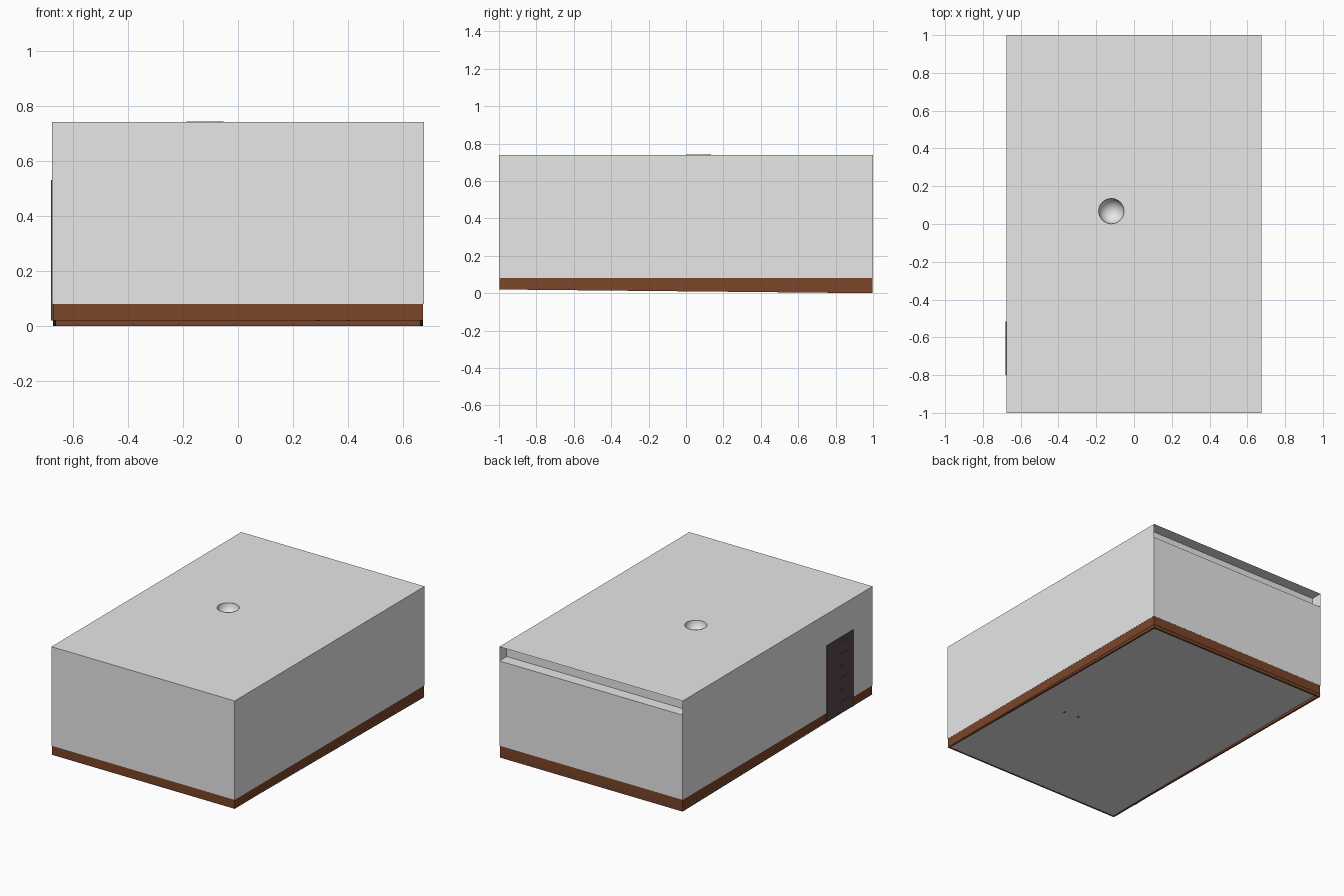
import bpy, bmesh, math

if "Cube" in bpy.data.objects:
    bpy.data.objects.remove(bpy.data.objects["Cube"])

X, Y, TOP = 0.676, 1.0, 0.74      # half width, half length, roof height
FLOOR, SKIRT = 0.02, 0.08         # floor height, top of the skirting
LX, LY, LR = -0.12, 0.068, 0.067  # ceiling lamp centre and radius


def material(name, rgb):
    m = bpy.data.materials.new(name)
    m.diffuse_color = (*rgb, 1)
    m.use_nodes = True
    m.node_tree.nodes["Principled BSDF"].inputs["Base Color"].default_value = m.diffuse_color
    return m


WHITE = material("off white", (0.8, 0.8, 0.8))
BROWN = material("wood brown", (0.20, 0.058, 0.022))
DARK = material("dark door wood", (0.10, 0.064, 0.07))


def finish(name, bm, mat):
    me = bpy.data.meshes.new(name)
    bm.to_mesh(me)
    bm.free()
    ob = bpy.data.objects.new(name, me)
    bpy.context.collection.objects.link(ob)
    me.materials.append(mat)
    return ob


def sheet(name, pts, mat):
    bm = bmesh.new()
    bm.faces.new([bm.verts.new(p) for p in pts])
    return finish(name, bm, mat)


def box(name, x0, x1, y0, y1, z0, z1, mat, bottom=None):
    """Box; bottom(y) can replace the flat underside."""
    bm = bmesh.new()
    bmesh.ops.create_cube(bm, size=1)
    for v in bm.verts:
        low = v.co.z < 0
        v.co.x = x0 if v.co.x < 0 else x1
        v.co.y = y0 if v.co.y < 0 else y1
        v.co.z = (bottom(v.co.y) if bottom else z0) if low else z1
    return finish(name, bm, mat)


# floor and the side and front walls
sheet("floor", [(-X, -Y, FLOOR), (-X, Y, FLOOR), (X, Y, FLOOR), (X, -Y, FLOOR)], WHITE)
sheet("right_wall", [(X, -Y, SKIRT), (X, Y, SKIRT), (X, Y, TOP), (X, -Y, TOP)], WHITE)
sheet("left_wall", [(-X, Y, SKIRT), (-X, -Y, SKIRT), (-X, -Y, TOP), (-X, Y, TOP)], WHITE)
sheet("front_wall", [(-X, -Y, SKIRT), (X, -Y, SKIRT), (X, -Y, TOP), (-X, -Y, TOP)], WHITE)

# back wall, stepping inward near the roof to form the soffit
bm = bmesh.new()
profile = [(Y, SKIRT), (Y, 0.645), (0.923, 0.645), (0.923, TOP)]
rows = [[bm.verts.new((x, y, z)) for x in (X, -X)] for y, z in profile]
for a, b in zip(rows, rows[1:]):
    bm.faces.new((a[0], a[1], b[1], b[0]))
finish("back_wall", bm, WHITE)

# roof with a round lamp opening
bm = bmesh.new()
rect = [(-X, -Y), (X, -Y), (X, Y), (-X, Y)]
ring = [(LX + LR * math.cos(i * math.tau / 32), LY + LR * math.sin(i * math.tau / 32))
        for i in range(32)]
for loop in (rect, ring):
    vs = [bm.verts.new((x, y, TOP)) for x, y in loop]
    for i, v in enumerate(vs):
        bm.edges.new((v, vs[(i + 1) % len(vs)]))
bmesh.ops.triangle_fill(bm, edges=bm.edges[:], use_beauty=True, normal=(0, 0, 1))
for f in bm.faces:
    f.normal_update()
    if f.normal.z < 0:
        f.normal_flip()
finish("roof", bm, WHITE)

# lamp bowl hanging below the opening
bm = bmesh.new()
bmesh.ops.create_uvsphere(bm, u_segments=32, v_segments=16, radius=LR)
bmesh.ops.delete(bm, geom=[v for v in bm.verts if v.co.z > 0.001], context='VERTS')
for v in bm.verts:
    v.co = (v.co.x + LX, v.co.y + LY, v.co.z + TOP + 0.002)
for f in bm.faces:
    f.smooth = True
finish("lamp_bowl", bm, WHITE)

# skirting boards, undersides dropping slightly towards the back
S, T = 0.003, 0.012


def drop(y):
    return 0.01 - 0.01 * y


for side, name in ((1, "right_skirting"), (-1, "left_skirting")):
    a, b = sorted((side * (X - S), side * (X - S - T)))
    box(name, a, b, -Y + S, Y - S, 0, SKIRT + 0.002, BROWN, drop)
box("front_skirting", -X + S, X - S, -Y + S, -Y + S + T, 0, SKIRT + 0.002, BROWN, drop)
box("back_skirting", -X + S, X - S, Y - S - T, Y - S, 0, SKIRT + 0.002, BROWN, drop)

# door on the left wall: frame and slatted leaf
D0, D1, DT, W = -0.80, -0.515, 0.53, 0.03
OUT = -X - 0.003
for name, y0, y1, z0, z1 in (("door_frame_front", D0, D0 + W, FLOOR, DT),
                             ("door_frame_back", D1 - W, D1, FLOOR, DT),
                             ("door_frame_top", D0 + W, D1 - W, DT - W, DT)):
    box(name, OUT, -X + 0.015, y0, y1, z0, z1, DARK)
N = 6
H = (DT - W - FLOOR) / N
box("door_leaf", OUT + 0.002, -X + 0.008, D0 + W, D1 - W, FLOOR, DT - W, DARK)
for i in range(N):
    z = FLOOR + i * H
    box("door_slat", OUT + 0.001, -X + 0.01, D0 + W, D1 - W, z + 0.004, z + H - 0.004, DARK)

# two small feet just showing through the floor
for x, y in ((0.40, -0.195), (0.293, -0.187)):
    box("foot", x - 0.006, x + 0.006, y - 0.006, y + 0.006, FLOOR - 0.002, FLOOR + 0.02, DARK)
